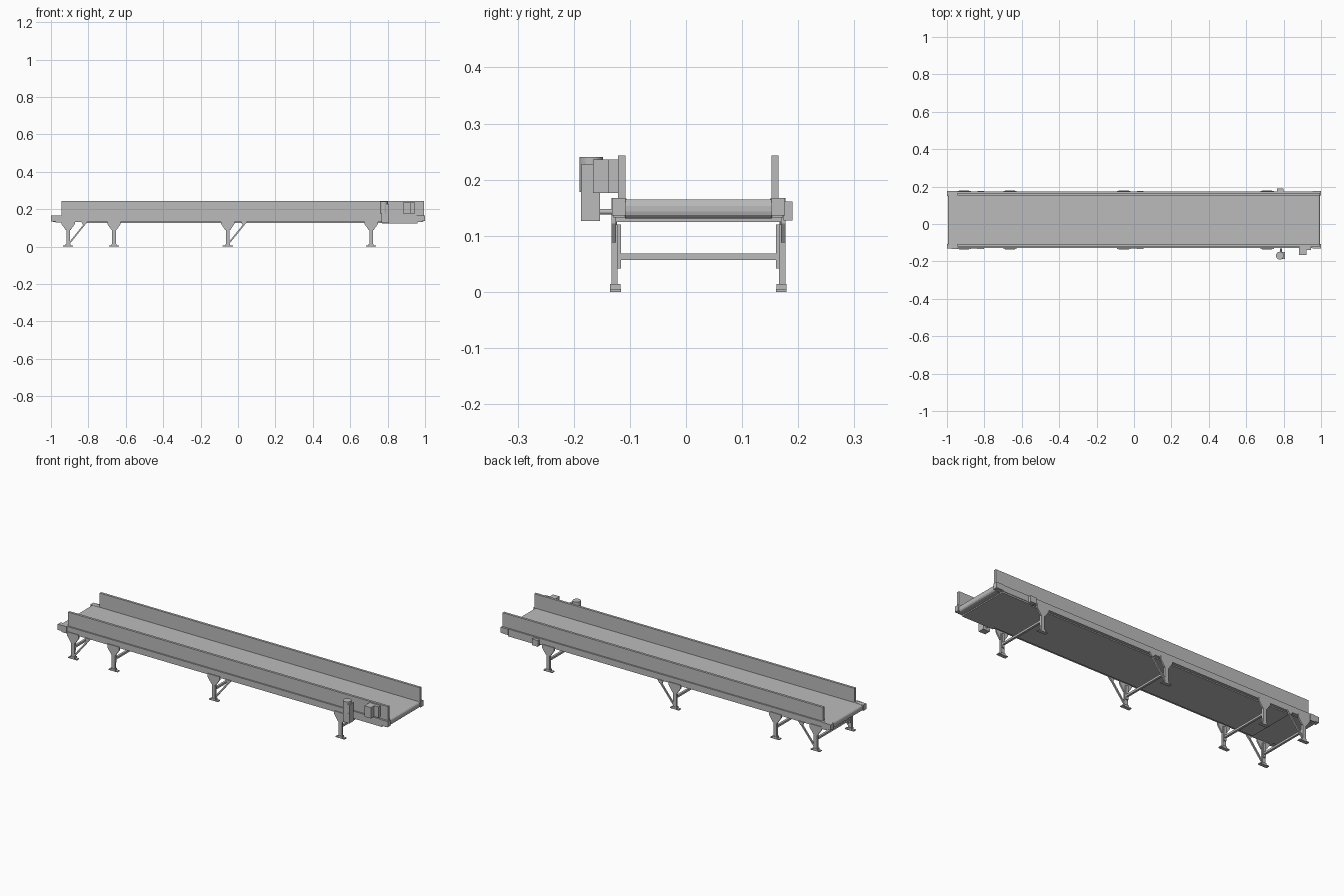
import bpy, bmesh, math
from mathutils import Vector

if "Cube" in bpy.data.objects:
    bpy.data.objects.remove(bpy.data.objects["Cube"], do_unlink=True)

GREY = (0.5, 0.5, 0.5, 1)
steel = bpy.data.materials.new("plain grey")
steel.use_nodes = True
steel.diffuse_color = GREY
steel.node_tree.nodes["Principled BSDF"].inputs["Base Color"].default_value = GREY

MID = 0.022  # centre line of the frame


def finish(name, bm):
    bmesh.ops.recalc_face_normals(bm, faces=bm.faces)
    mesh = bpy.data.meshes.new(name)
    bm.to_mesh(mesh)
    bm.free()
    mesh.materials.append(steel)
    ob = bpy.data.objects.new(name, mesh)
    bpy.context.collection.objects.link(ob)
    return ob


def prism(name, outline, y0, y1):
    """Extrude an (x, z) outline along y."""
    bm = bmesh.new()
    face = bm.faces.new([bm.verts.new((x, y0, z)) for x, z in outline])
    new = bmesh.ops.extrude_face_region(bm, geom=[face])["geom"]
    verts = [v for v in new if isinstance(v, bmesh.types.BMVert)]
    bmesh.ops.translate(bm, verts=verts, vec=(0, y1 - y0, 0))
    return finish(name, bm)


def box(name, x, y, z):
    return prism(name, [(x[0], z[0]), (x[1], z[0]), (x[1], z[1]), (x[0], z[1])], *y)


def cylinder(name, radius, centre, depth, along_y=False, sides=24):
    bm = bmesh.new()
    bmesh.ops.create_cone(bm, cap_ends=True, segments=sides, radius1=radius,
                          radius2=radius, depth=depth)
    ob = finish(name, bm)
    ob.location = centre
    if along_y:
        ob.rotation_euler.x = math.pi / 2
    for p in ob.data.polygons:
        p.use_smooth = len(p.vertices) == 4
    return ob


def brace(name, a, b, half, y):
    """Flat bar between two (x, z) points."""
    a, b = Vector(a), Vector(b)
    n = (b - a).orthogonal().normalized() * half
    return prism(name, [a + n, b + n, b - n, a - n], *y)


# Belt with rounded ends
belt = box("belt", (-0.995, 0.995), (MID - 0.131, MID + 0.131), (0.131, 0.165))
bevel = belt.modifiers.new("rounded ends", "BEVEL")
bevel.width, bevel.segments = 0.012, 3
bevel.limit_method = "WEIGHT"
weights = belt.data.attributes.new("bevel_weight_edge", "FLOAT", "EDGE")
for e in belt.data.edges:
    p, q = (belt.data.vertices[i].co for i in e.vertices)
    weights.data[e.index].value = float(abs(p.y - q.y) > 0.1)

box("bottom_pan", (-0.83, 0.77), (MID - 0.135, MID + 0.135), (0.127, 0.133))
box("drive_pan", (0.77, 0.96), (MID - 0.148, MID + 0.148), (0.125, 0.135))

LEGS = (-0.908, -0.663, -0.055, 0.712)
BRACED = (-0.908, -0.055)

for side, s in (("right", -1), ("left", 1)):
    def span(inner, outer):
        return sorted((MID + s * inner, MID + s * outer))

    # Long side members
    box(f"side_rail_{side}", (-0.955, 0.985), span(0.130, 0.151), (0.133, 0.167))
    box(f"side_guard_{side}", (-0.945, 0.995), span(0.130, 0.143), (0.140, 0.243))
    # Bearing blocks at the ends
    box(f"tail_block_{side}", (-1.0, -0.95), span(0.128, 0.154), (0.135, 0.166))
    box(f"tail_plate_{side}", (-0.975, -0.945), span(0.150, 0.155), (0.130, 0.167))
    box(f"head_block_{side}", (0.955, 1.0), span(0.130, 0.154), (0.136, 0.167))

    # Supports
    for i, x in enumerate(LEGS, 1):
        box(f"leg_{side}_{i}", (x - 0.010, x + 0.010), span(0.144, 0.155), (0.004, 0.12))
        box(f"leg_sleeve_{side}_{i}", (x - 0.007, x + 0.007), span(0.138, 0.150),
            (0.042, 0.12))
        box(f"foot_{side}_{i}", (x - 0.027, x + 0.027), span(0.138, 0.157), (0, 0.005))
        box(f"foot_socket_{side}_{i}", (x - 0.013, x + 0.013), span(0.139, 0.157),
            (0.004, 0.014))
        prism(f"gusset_{side}_{i}",
              [(x - 0.013, 0.088), (x + 0.013, 0.088), (x + 0.036, 0.122),
               (x + 0.036, 0.140), (x - 0.036, 0.140), (x - 0.036, 0.122)],
              *span(0.147, 0.155))
        if x in BRACED:
            brace(f"brace_{side}_{i}", (x + 0.006, 0.018), (x + 0.093, 0.126), 0.004,
                  span(0.145, 0.153))
            prism(f"brace_bracket_{side}_{i}",
                  [(x + 0.078, 0.118), (x + 0.092, 0.118), (x + 0.106, 0.136),
                   (x + 0.070, 0.136)], *span(0.147, 0.155))

for i, x in enumerate(LEGS, 1):
    box(f"cross_beam_{i}", (x - 0.006, x + 0.006), (MID - 0.146, MID + 0.146),
        (0.057, 0.068))

# Drive motor and gearbox
cylinder("motor", 0.021, (0.780, -0.169, 0.209), 0.062)
box("motor_terminal_box", (0.788, 0.807), (-0.186, -0.150), (0.180, 0.228))
box("gearbox", (0.766, 0.806), (-0.187, -0.153), (0.126, 0.180))
cylinder("drive_shaft", 0.005, (0.786, -0.143, 0.143), 0.026, along_y=True)
box("drive_bearing", (0.765, 0.800), (0.174, 0.190), (0.127, 0.161))

# Control box beside the guard
box("control_box", (0.882, 0.922), (-0.166, -0.121), (0.176, 0.236))
box("control_box_back", (0.915, 0.947), (-0.138, -0.121), (0.176, 0.236))
